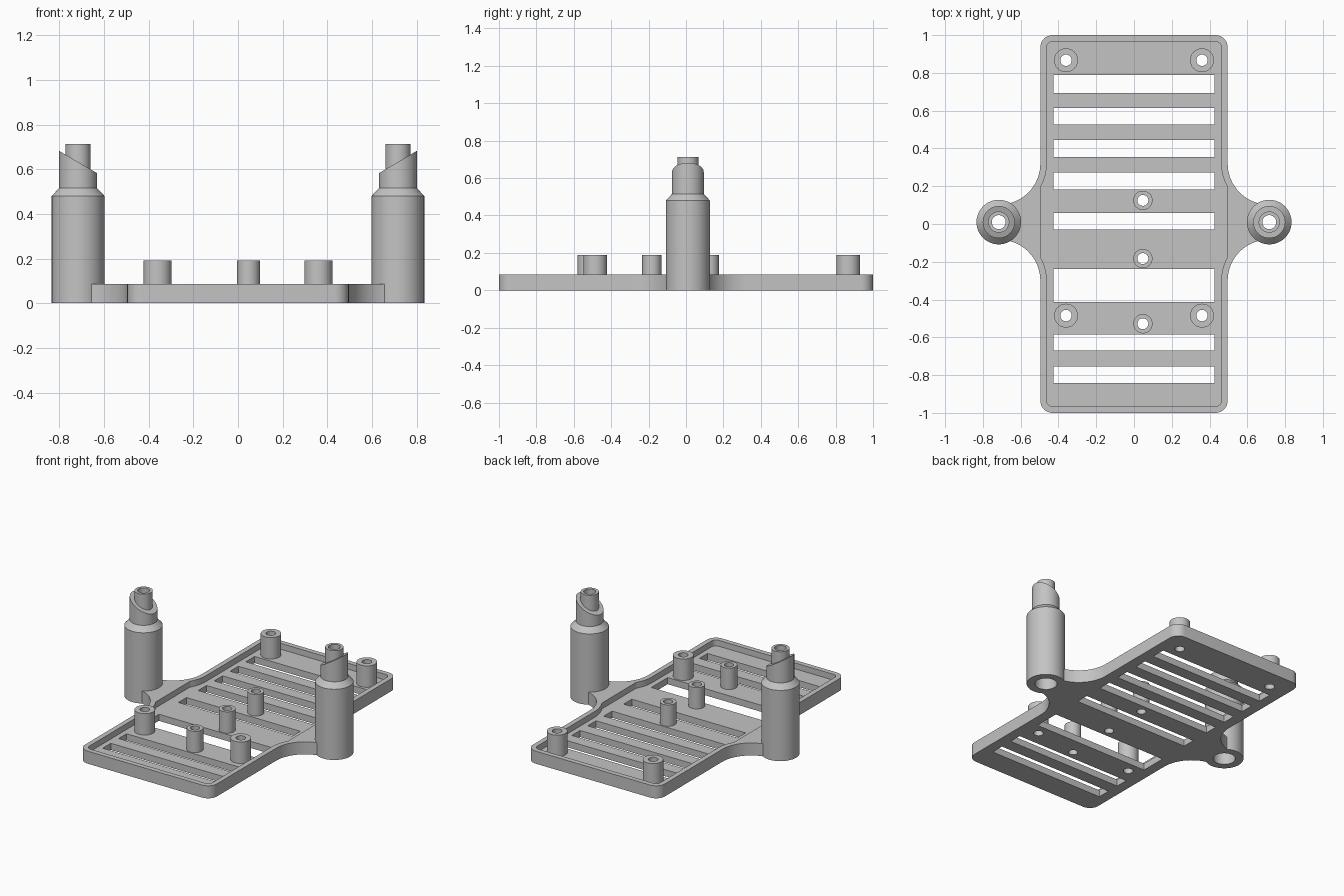
import bpy, bmesh, math
from mathutils import Vector

if "Cube" in bpy.data.objects:
    bpy.data.objects.remove(bpy.data.objects["Cube"])

HALF_W, HALF_L, TOP, FLOOR, RIM = 0.496, 1.0, 0.085, 0.045, 0.034
POST_X, POST_Y, POST_R = 0.716, 0.01, 0.118

grey = bpy.data.materials.new("plain grey")
grey.diffuse_color = (0.55, 0.55, 0.55, 1)
grey.use_nodes = True
grey.node_tree.nodes["Principled BSDF"].inputs["Base Color"].default_value = grey.diffuse_color


def finish(bm, name, smooth=True):
    bmesh.ops.recalc_face_normals(bm, faces=bm.faces[:])
    me = bpy.data.meshes.new(name)
    bm.to_mesh(me)
    bm.free()
    me.materials.append(grey)
    ob = bpy.data.objects.new(name, me)
    bpy.context.collection.objects.link(ob)
    if smooth:
        shade(ob)
    return ob


def shade(ob):
    bpy.ops.object.select_all(action='DESELECT')
    ob.select_set(True)
    bpy.context.view_layer.objects.active = ob
    bpy.ops.object.shade_smooth_by_angle(angle=math.radians(30))


def add_prism(bm, pts, z0, z1):
    lo = [bm.verts.new((x, y, z0)) for x, y in pts]
    hi = [bm.verts.new((x, y, z1)) for x, y in pts]
    bm.faces.new(lo[::-1])
    bm.faces.new(hi)
    n = len(pts)
    for i in range(n):
        j = (i + 1) % n
        bm.faces.new((lo[i], lo[j], hi[j], hi[i]))


def arc(cx, cy, r, a0, a1, n):
    return [(cx + r * math.cos(a0 + (a1 - a0) * i / n),
             cy + r * math.sin(a0 + (a1 - a0) * i / n)) for i in range(n + 1)]


def circle(x, y, r, n=48):
    return arc(x, y, r, 0, 2 * math.pi, n)[:-1]


def outline(inset, end_x):
    """Rounded plate with concave ears that stop at end_x."""
    cr, ear_r = 0.065 - inset, 0.217 + inset
    corner = arc(HALF_W - 0.065, HALF_L - 0.065, cr, math.pi / 2, 0, 8)
    ear_cx = HALF_W + 0.217
    stop = 2 * math.pi - math.acos((end_x - ear_cx) / ear_r)
    up = corner + arc(ear_cx, POST_Y + 0.31, ear_r, math.pi, stop, 16)
    ear = arc(ear_cx, POST_Y + 0.31, ear_r, math.pi, stop, 16)
    down = [(x, -y) for x, y in corner] + [(x, 2 * POST_Y - y) for x, y in ear]
    right = up + down[::-1]
    return right + [(-x, y) for x, y in right[::-1]]


def lathe(name, profile, x, y, cut=None, n=48):
    """Revolve a closed (radius, z) profile; cut is an optional slanted plane."""
    bm = bmesh.new()
    rings = [[bm.verts.new((x + r * math.cos(2 * math.pi * i / n),
                            y + r * math.sin(2 * math.pi * i / n), z))
              for i in range(n)] for r, z in profile]
    for a, b in zip(rings, rings[1:] + rings[:1]):
        for i in range(n):
            j = (i + 1) % n
            bm.faces.new((a[i], a[j], b[j], b[i]))
    if cut:
        res = bmesh.ops.bisect_plane(bm, geom=bm.verts[:] + bm.edges[:] + bm.faces[:],
                                     plane_co=cut[0], plane_no=cut[1], clear_outer=True)
        edges = [e for e in res['geom_cut'] if isinstance(e, bmesh.types.BMEdge)]
        bmesh.ops.bridge_loops(bm, edges=edges)
    return finish(bm, name)


# Standoffs: x, y, radius, bore radius
standoffs = [(sx * 0.36, y, 0.063, 0.03) for sx in (-1, 1) for y in (0.867, -0.485)]
standoffs += [(0.047, y, 0.051, 0.029) for y in (0.125, -0.183, -0.528)]

# Ventilation slots: y range
slots = [(0.693, 0.788), (0.526, 0.614), (0.354, 0.444), (0.183, 0.272),
         (-0.029, 0.058), (-0.413, -0.238), (-0.67, -0.585), (-0.841, -0.754)]

# Base plate with ears
bm = bmesh.new()
add_prism(bm, outline(0, 0.668), 0, TOP)
plate = finish(bm, "base_plate", False)

# Cutters: shallow pocket, then slots and holes
bm = bmesh.new()
add_prism(bm, outline(RIM, HALF_W), FLOOR, 0.3)
pocket = finish(bm, "pocket_cutter", False)
bm = bmesh.new()
for y0, y1 in slots:
    add_prism(bm, [(-0.427, y0), (0.427, y0), (0.427, y1), (-0.427, y1)], -0.1, 0.2)
for x, y, r, bore in standoffs:
    add_prism(bm, circle(x, y, bore), -0.1, 0.2)
for sx in (-1, 1):
    add_prism(bm, circle(sx * POST_X, POST_Y, POST_R - 0.001), -0.1, 0.2)
holes = finish(bm, "hole_cutter", False)

bpy.context.view_layer.objects.active = plate
for cutter in (pocket, holes):
    mod = plate.modifiers.new("cut", 'BOOLEAN')
    mod.operation, mod.solver, mod.object = 'DIFFERENCE', 'EXACT', cutter
    bpy.ops.object.modifier_apply(modifier=mod.name)
for cutter in (pocket, holes):
    bpy.data.objects.remove(cutter)
shade(plate)

# Hollow standoffs on the pocket floor
for x, y, r, bore in standoffs:
    lathe("standoff", [(bore, FLOOR), (r, FLOOR), (r, 0.19), (bore, 0.19)], x, y)

# Side posts: stepped body, slanted sleeve and inner tube
for sx, side in ((-1, "left"), (1, "right")):
    px = sx * POST_X
    body = [(0.068, 0), (POST_R, 0), (POST_R, 0.48), (0.085, 0.515),
            (0.085, 0.8), (0.056, 0.8), (0.056, 0.42), (0.068, 0.42)]
    slant = Vector((-sx * 0.1, 0, 0.17)).normalized()
    lathe(side + "_post", body, px, POST_Y, (Vector((px, POST_Y, 0.632)), slant))
    tube = [(0.037, 0.42), (0.068, 0.42), (0.056, 0.43), (0.056, 0.713), (0.037, 0.713)]
    lathe(side + "_post_tube", tube, px, POST_Y)
